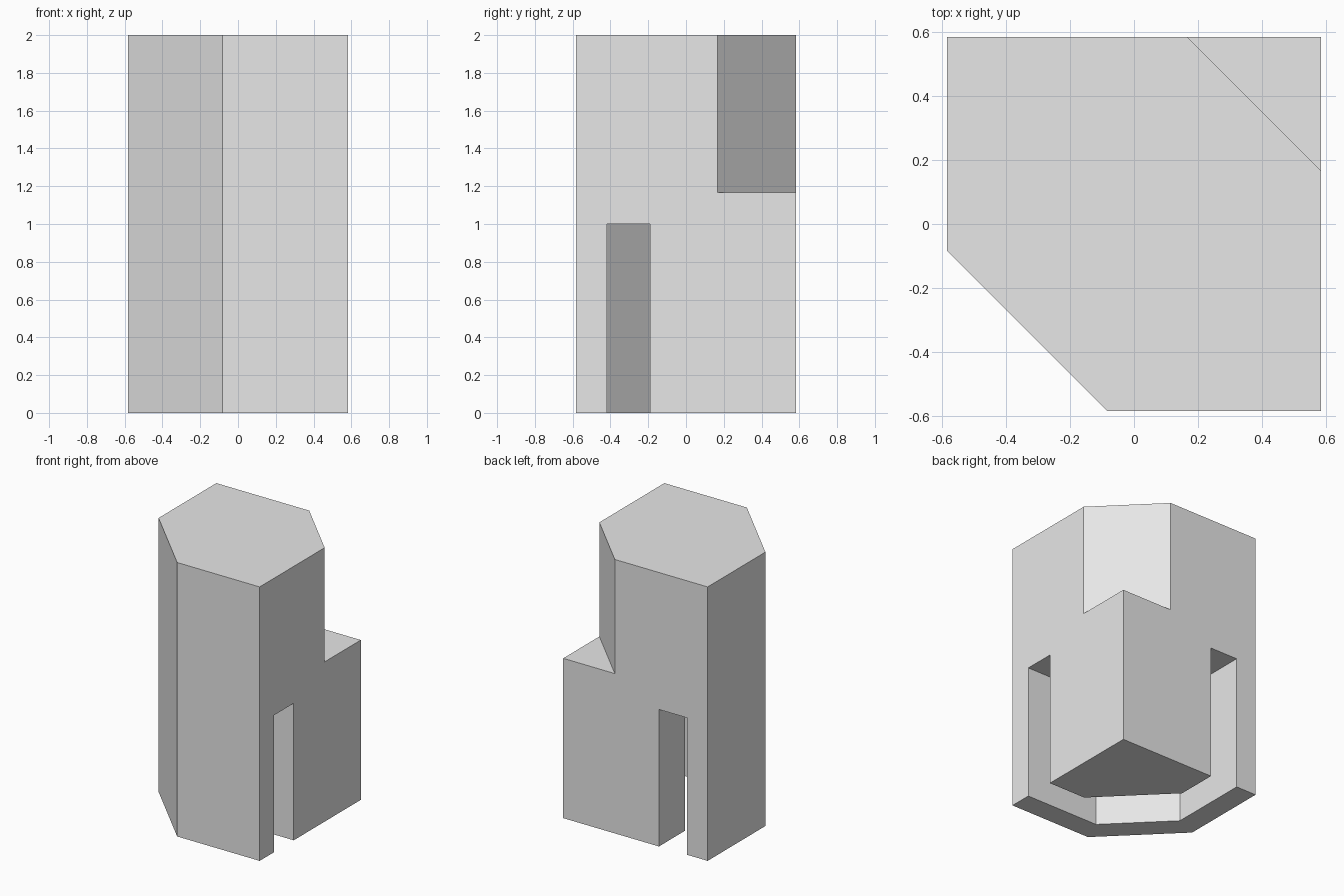
import bpy
import bmesh

cube = bpy.data.objects.get("Cube")
if cube:
    bpy.data.objects.remove(cube, do_unlink=True)

H = 0.5833                      # half width of the block
grey = bpy.data.materials.new("light grey")
grey.use_nodes = True
grey.diffuse_color = (0.8, 0.8, 0.8, 1)
grey.node_tree.nodes["Principled BSDF"].inputs["Base Color"].default_value = (0.8, 0.8, 0.8, 1)


def prism(name, outline, z0, z1):
    """Extrude a plan outline between two heights."""
    bm = bmesh.new()
    base = bm.faces.new([bm.verts.new((x, y, z0)) for x, y in outline])
    grown = bmesh.ops.extrude_face_region(bm, geom=[base])["geom"]
    top = [v for v in grown if isinstance(v, bmesh.types.BMVert)]
    bmesh.ops.translate(bm, verts=top, vec=(0, 0, z1 - z0))
    bmesh.ops.recalc_face_normals(bm, faces=bm.faces)
    mesh = bpy.data.meshes.new(name)
    bm.to_mesh(mesh)
    bm.free()
    mesh.materials.append(grey)
    obj = bpy.data.objects.new(name, mesh)
    bpy.context.collection.objects.link(obj)
    return obj


def mirrored(path):
    """Complete a path that is symmetric about the plan diagonal."""
    return path + [(y, x) for x, y in reversed(path)]


# Block with a chamfered front corner
body = prism("chamfered_block", [(H, H)] + mirrored([(-H, H), (-H, -0.083)]), 0, 2)

# Bent slot running from the back face to the left face
outer = mirrored([(-0.417, 0.7), (-0.417, -0.014)])
inner = mirrored([(-0.19, 0.7), (-0.19, 0.28)])
slot = prism("slot_cutter", outer + inner[::-1], -0.1, 1.0)

# Notch across the upper back corner
corner = 2 * H - 0.4167
notch = prism("notch_cutter", mirrored([(corner - 0.8, 0.8)]) + [(0.8, 0.8)], 1.1667, 2.1)

for cutter in (slot, notch):
    cut = body.modifiers.new(cutter.name, "BOOLEAN")
    cut.operation = "DIFFERENCE"
    cut.solver = "EXACT"
    cut.object = cutter
    cutter.hide_render = True
    cutter.hide_viewport = True
